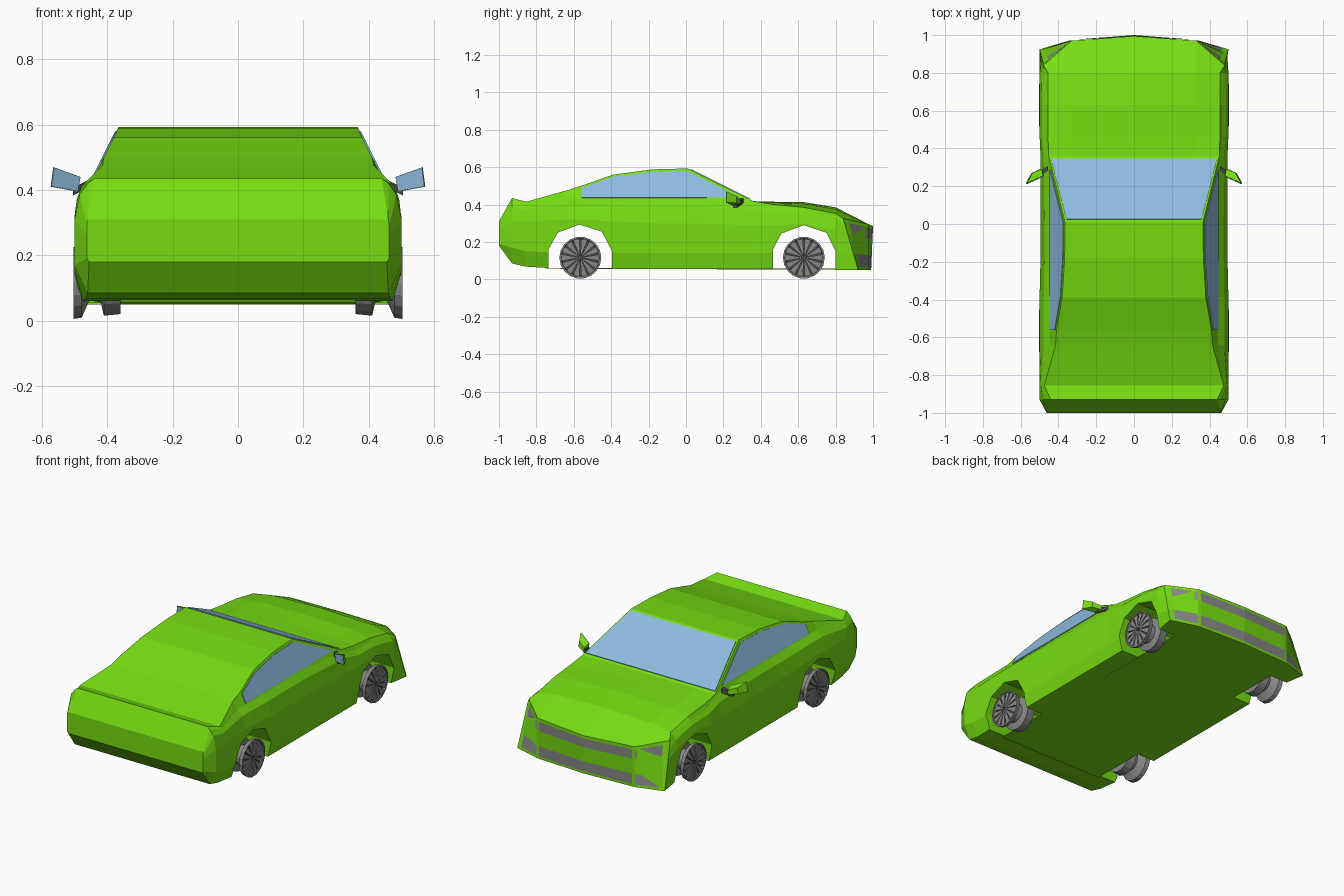
import bpy, bmesh, math
from mathutils import Vector

cube = bpy.data.objects.get("Cube")
if cube:
    bpy.data.objects.remove(cube, do_unlink=True)


def material(name, r, g, b):
    m = bpy.data.materials.new(name)
    m.use_nodes = True
    m.diffuse_color = (r, g, b, 1)
    m.node_tree.nodes["Principled BSDF"].inputs["Base Color"].default_value = (r, g, b, 1)
    return m


GREEN = material("lime_paint", 0.18, 0.72, 0.006)
GLASS = material("pale_blue_glass", 0.27, 0.5, 0.74)
GREY = material("mid_grey", 0.25, 0.25, 0.25)
DARK = material("dark_grey", 0.07, 0.07, 0.07)


def make(name, verts, faces, mats, mirror=False, solid=0.0, recalc=True):
    mesh = bpy.data.meshes.new(name)
    mesh.from_pydata([tuple(v) for v in verts], [], faces)
    for m in mats:
        mesh.materials.append(m)
    if recalc:
        bm = bmesh.new()
        bm.from_mesh(mesh)
        bmesh.ops.recalc_face_normals(bm, faces=bm.faces)
        bm.to_mesh(mesh)
        bm.free()
    ob = bpy.data.objects.new(name, mesh)
    bpy.context.collection.objects.link(ob)
    if solid:
        mod = ob.modifiers.new("thickness", 'SOLIDIFY')
        mod.thickness, mod.offset = solid, 0
    if mirror:
        ob.modifiers.new("mirror", 'MIRROR')
    return ob


def prism(name, outline, x0, x1, mat):
    """Extrude a (y, z) outline along x."""
    n = len(outline)
    verts = [(x, y, z) for x in (x0, x1) for y, z in outline]
    faces = [tuple(range(n)), tuple(range(n, 2 * n))]
    faces += [(i, (i + 1) % n, n + (i + 1) % n, n + i) for i in range(n)]
    return make(name, verts, faces, [mat])


# Curved nose surface: x across, t from bottom (0) to hood lip (1)
NOSE_LOW = [Vector(p) for p in ((0, 0.985, 0.05), (0.33, 0.97, 0.05), (0.5, 0.92, 0.05))]
NOSE_TOP = [Vector(p) for p in ((0, 0.995, 0.285), (0.33, 0.97, 0.295), (0.48, 0.84, 0.325))]


def nose(x, t):
    def along(pts):
        if x <= 0.33:
            return pts[0].lerp(pts[1], x / 0.33)
        return pts[1].lerp(pts[2], (x - 0.33) / 0.17)
    return along(NOSE_LOW).lerp(along(NOSE_TOP), t)


# Body: cross-sections lofted from tail to nose
# y, floor z, floor x, sill z, side x, side z, belt x, belt z, top x, top z, crown
STATIONS = [
    (-1.0, .18, .455, .19, .462, .26, .462, .30, .46, .31, 0),
    (-.93, .085, .46, .17, .50, .31, .46, .42, .44, .435, 0),
    (-.855, .068, .465, .15, .50, .31, .482, .40, .475, .415, 0),
    (-.64, .055, .48, .14, .50, .32, .445, .43, .415, .475, 0),
    (-.56, .055, .48, .14, .50, .32, .445, .43, .41, .50, 0),
    (-.39, .055, .48, .14, .50, .31, .445, .43, .38, .56, 0),
    (-.18, .055, .48, .14, .495, .30, .445, .43, .367, .588, 0),
    (.01, .055, .48, .14, .495, .30, .445, .43, .365, .593, 0),
    (.36, .055, .48, .14, .495, .29, .455, .408, .452, .418, 0),
    (.47, .055, .48, .14, .50, .29, .468, .375, .455, .40, .015),
    (.63, .052, .48, .14, .50, .30, .468, .365, .455, .385, .028),
    (.80, .05, .48, .14, .50, .26, .475, .335, .455, .352, .033),
]


def section(y, zf, xf, zl, xm, zm, xb, zb, xt, zt, crown):
    return [(0, y, zf), (xf * .7, y, zf), (xf, y, zf), (xm, y, zl), (xm, y, zm),
            (xm * .6 + xb * .4, y, zm * .3 + zb * .7), (xb, y, zb), (xt, y, zt),
            (xt * .72, y, zt + crown * .7), (0, y, zt + crown)]


halves = [section(*s) for s in STATIONS]
halves.append([nose(0, 0), nose(.33, 0), nose(.5, 0), nose(.5, .3), nose(.5, .6),
               nose(.5, .8), nose(.5, .92), nose(.5, 1), nose(.33, 1), nose(0, 1)])
verts, faces = [], []
for h in halves:
    verts += [tuple(p) for p in h]
    verts += [(-p[0], p[1], p[2]) for p in h[-2:0:-1]]
R = len(halves[0]) * 2 - 2
for s in range(len(halves) - 1):
    a, b = s * R, (s + 1) * R
    faces += [(a + i, a + (i + 1) % R, b + (i + 1) % R, b + i) for i in range(R)]
for base in (0, (len(halves) - 1) * R):
    for side in (1, -1):
        r = [base + (side * i) % R for i in range(10)]
        faces += [(r[0], r[1], r[8], r[9]), tuple(r[1:9])]
body = make("body", verts, faces, [GREEN])

# Wheel arches cut through the shell
REAR_ARCH = [(-.735, -.05), (-.735, .16), (-.685, .25), (-.57, .293), (-.45, .255),
             (-.395, .15), (-.395, -.05)]
FRONT_ARCH = [(.465, -.05), (.465, .16), (.51, .245), (.63, .29), (.75, .25),
              (.80, .15), (.80, -.05)]
cutters = [prism("arch_cutter", arch, -.7, .7, GREEN) for arch in (REAR_ARCH, FRONT_ARCH)]
for c in cutters:
    c.hide_render = True
    cut = body.modifiers.new("arch", 'BOOLEAN')
    cut.operation, cut.solver, cut.object = 'DIFFERENCE', 'EXACT', c
graph = bpy.context.evaluated_depsgraph_get()
shell = bpy.data.meshes.new_from_object(body.evaluated_get(graph))
body.modifiers.clear()
body.data = shell
for c in cutters:
    bpy.data.objects.remove(c, do_unlink=True)

# Floor between the wheels
prism("floor_pan", [(-.75, .057), (.81, .052), (.81, .057), (-.75, .062)], -.36, .36, GREEN)

# Nose panel with grille, headlights and lower intakes as coloured faces
cols = [0, .315, .335, .47, .5]
rows = [0, .06, .32, .7, .93, 1]
verts = [nose(x, t) + Vector((0, .005, 0)) for t in rows for x in cols]
C = len(cols)
faces, marks = [], []
for j in range(len(rows) - 1):
    for i in range(C - 1):
        k = j * C + i
        faces.append((k + 1, k, k + C, k + C + 1))
        marks.append(1 if j in (1, 3) and i in (0, 2) else 0)
panel = make("nose_panel", verts, faces, [GREEN, GREY], mirror=True, recalc=False)
for poly, m in zip(panel.data.polygons, marks):
    poly.material_index = m

# Glass plates
make("windshield", [(-.44, .345, .4265), (.44, .345, .4265), (.357, .025, .5865),
                    (-.357, .025, .5865)], [(0, 1, 2, 3)], [GLASS], solid=.008)
outline = [(-.56, .435), (-.56, .487), (-.39, .547), (-.18, .574), (.005, .578), (.285, .437)]
make("side_window", [(.446 - .5 * (z - .43), y, z) for y, z in outline],
     [tuple(range(len(outline)))], [GLASS], mirror=True, solid=.008)

# Door mirrors: shell, glass and arm
glass = [Vector(p) for p in ((.482, .255, .44), (.565, .217, .47), (.573, .217, .41), (.49, .255, .395))]
centre = sum(glass, Vector()) / 4
back = [centre.lerp(p, .6) + Vector((-.012, .045, -.008)) for p in glass]
box = [(0, 1, 2, 3), (4, 5, 6, 7)] + [(i, (i + 1) % 4, 4 + (i + 1) % 4, 4 + i) for i in range(4)]
make("mirror_shell", glass + back, box, [GREEN], mirror=True)
make("mirror_glass", [centre.lerp(p, .97) + Vector((-.001, -.003, 0)) for p in glass],
     [(0, 1, 2, 3)], [GLASS], mirror=True, solid=.004)
start, end = Vector((.455, .295, .42)), Vector((.505, .262, .395))
square = [Vector((0, a * .012, b * .012)) for a, b in ((-1, -1), (1, -1), (1, 1), (-1, 1))]
make("mirror_arm", [start + q for q in square] + [end + q for q in square], box, [DARK], mirror=True)

# Wheels: lathed rim and dish, plus flat wedge spokes
RIM = [(.36, .03), (.36, .097), (.41, .102), (.42, .06), (.455, .055), (.478, .108),
       (.503, .112), (.503, .103), (.488, .098), (.492, .015)]
SEG, SPOKES = 18, 14


def wheel(name, y, z=.116):
    def ring_point(x, r, a):
        return (x, y + r * math.cos(a), z + r * math.sin(a))
    verts = [ring_point(x, r, math.tau * i / SEG) for x, r in RIM for i in range(SEG)]
    faces = [(k * SEG + i, k * SEG + (i + 1) % SEG, (k + 1) * SEG + (i + 1) % SEG, (k + 1) * SEG + i)
             for k in range(len(RIM) - 1) for i in range(SEG)]
    faces += [tuple(range(SEG)), tuple(range(len(verts) - SEG, len(verts)))]
    ob = make(name, verts, faces, [GREY, DARK], mirror=True)
    for poly in ob.data.polygons:
        if poly.center.x > .486 and poly.normal.x > .8 and (poly.center - Vector((poly.center.x, y, z))).length < .095:
            poly.material_index = 1
    verts, faces = [], []
    for s in range(SPOKES):
        a = math.tau * s / SPOKES
        faces.append(tuple(range(len(verts), len(verts) + 4)))
        verts += [ring_point(x, r, a + d) for x, r, d in
                  ((.499, .012, -.2), (.496, .101, -.17), (.496, .101, .17), (.499, .012, .2))]
    make(name + "_spokes", verts, faces, [GREY], mirror=True, solid=.006)


wheel("rear_wheel", -.565)
wheel("front_wheel", .63)
